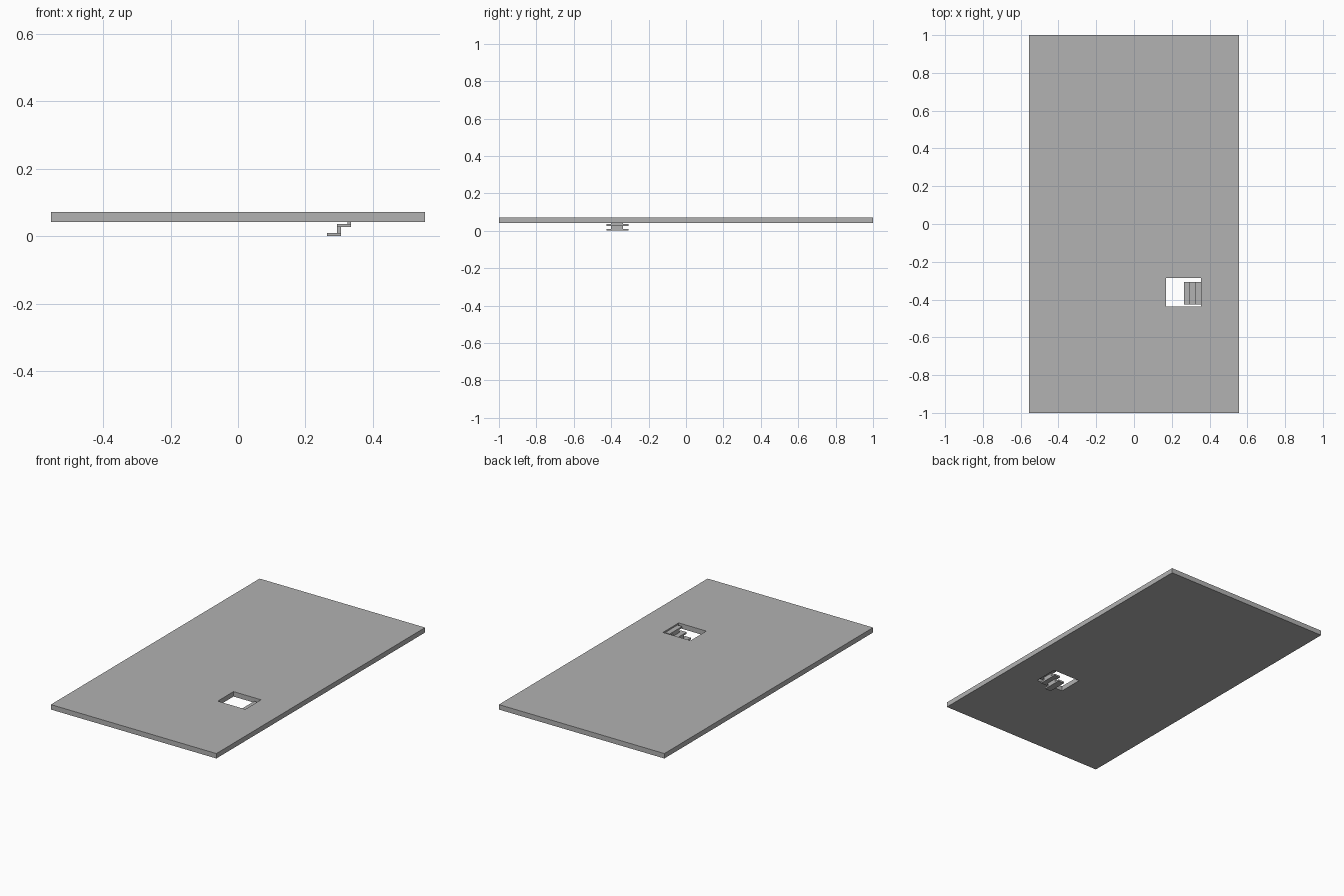
import bpy
import bmesh
from mathutils import Vector

default = bpy.data.objects.get("Cube")
if default:
    bpy.data.objects.remove(default, do_unlink=True)

grey = bpy.data.materials.new("concrete_grey")
grey.use_nodes = True
grey.diffuse_color = (0.445, 0.445, 0.445, 1)
grey.node_tree.nodes["Principled BSDF"].inputs["Base Color"].default_value = grey.diffuse_color


def new_object(name, bm):
    bmesh.ops.recalc_face_normals(bm, faces=bm.faces)
    mesh = bpy.data.meshes.new(name)
    bm.to_mesh(mesh)
    bm.free()
    mesh.materials.append(grey)
    obj = bpy.data.objects.new(name, mesh)
    bpy.context.collection.objects.link(obj)
    return obj


def box(name, low, high):
    low, high = Vector(low), Vector(high)
    bm = bmesh.new()
    bmesh.ops.create_cube(bm, size=1)
    bmesh.ops.scale(bm, vec=high - low, verts=bm.verts)
    bmesh.ops.translate(bm, vec=(low + high) / 2, verts=bm.verts)
    return new_object(name, bm)


# Floor slab with a rectangular stairwell: a 3 x 3 grid without its middle cell
SLAB_BOTTOM, SLAB_TOP = 0.042, 0.072
xs = (-0.555, 0.17, 0.355, 0.555)
ys = (-1, -0.437, -0.286, 1)
bm = bmesh.new()
grid = [[bm.verts.new((x, y, SLAB_BOTTOM)) for y in ys] for x in xs]
for i in range(3):
    for j in range(3):
        if (i, j) != (1, 1):
            bm.faces.new((grid[i][j], grid[i + 1][j], grid[i + 1][j + 1], grid[i][j + 1]))
raised = bmesh.ops.extrude_face_region(bm, geom=bm.faces[:], use_keep_orig=True)
top = [v for v in raised["geom"] if isinstance(v, bmesh.types.BMVert)]
bmesh.ops.translate(bm, vec=(0, 0, SLAB_TOP - SLAB_BOTTOM), verts=top)
# Merge the coplanar cells into clean flat faces
bmesh.ops.dissolve_limit(bm, angle_limit=0.01, verts=bm.verts[:], edges=bm.edges[:])
new_object("floor_slab", bm)

# Open stair rising towards +x: wide treads joined by narrow central supports
RUN, RISE, THICK = 0.03, 0.0265, 0.01
START, OVERLAP = 0.264, 0.011
for step in range(3):
    x, z = START + step * RUN, step * RISE
    end = min(x + RUN + OVERLAP, xs[2])
    box(f"stair_tread_{step + 1}", (x, -0.426, z), (end, -0.307, z + THICK))
    if step < 2:
        box(f"stair_support_{step + 1}", (x + RUN, -0.4, z + THICK),
            (end, -0.336, z + RISE))
